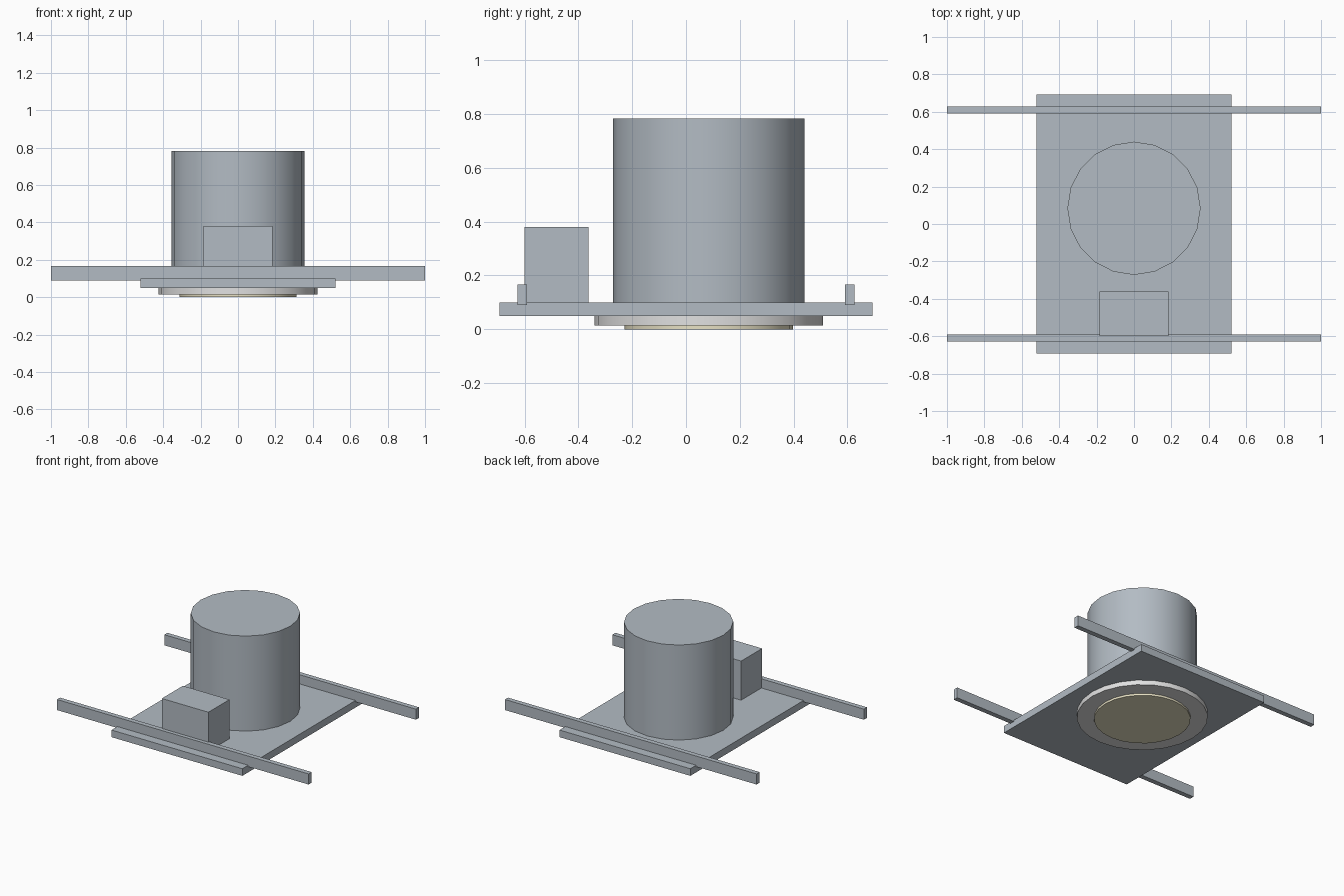
import bpy
import math

default = bpy.data.objects.get("Cube")
if default:
    bpy.data.objects.remove(default, do_unlink=True)


def material(name, rgb):
    mat = bpy.data.materials.new(name)
    mat.use_nodes = True
    mat.diffuse_color = (*rgb, 1)
    mat.node_tree.nodes["Principled BSDF"].inputs["Base Color"].default_value = (*rgb, 1)
    return mat


steel = material("galvanised steel", (0.45, 0.50, 0.55))
white = material("trim white", (0.75, 0.75, 0.75))
glass = material("warm lens", (0.80, 0.75, 0.55))


def box(name, x, y, z, mat):
    """Box from its (low, high) limits on each axis."""
    bpy.ops.mesh.primitive_cube_add(size=1, location=[sum(r) / 2 for r in (x, y, z)])
    obj = bpy.context.object
    obj.name = name
    obj.scale = [r[1] - r[0] for r in (x, y, z)]
    bpy.ops.object.transform_apply(location=False, rotation=False, scale=True)
    obj.data.materials.append(mat)


def disc(name, radius, z, sides, mat):
    """Upright smooth cylinder on the shared lamp axis."""
    bpy.ops.mesh.primitive_cylinder_add(
        vertices=sides, radius=radius, depth=z[1] - z[0], location=(0, 0.084, sum(z) / 2))
    obj = bpy.context.object
    obj.name = name
    obj.data.materials.append(mat)
    bpy.ops.object.shade_smooth_by_angle(angle=math.radians(30))


# Mounting plate and junction box
box("mounting_plate", (-0.52, 0.52), (-0.693, 0.693), (0.049, 0.10), steel)
box("junction_box", (-0.185, 0.185), (-0.60, -0.362), (0.10, 0.381), steel)

# Hanger bars
for name, side in (("front_hanger_bar", -1), ("rear_hanger_bar", 1)):
    box(name, (-1, 1), sorted((side * 0.592, side * 0.627)), (0.09, 0.166), steel)

# Lamp housing, trim ring and lens
disc("lamp_housing", 0.356, (0.10, 0.783), 20, steel)
disc("trim_ring", 0.425, (0.015, 0.049), 24, white)
disc("lens", 0.313, (0.0, 0.015), 24, glass)
